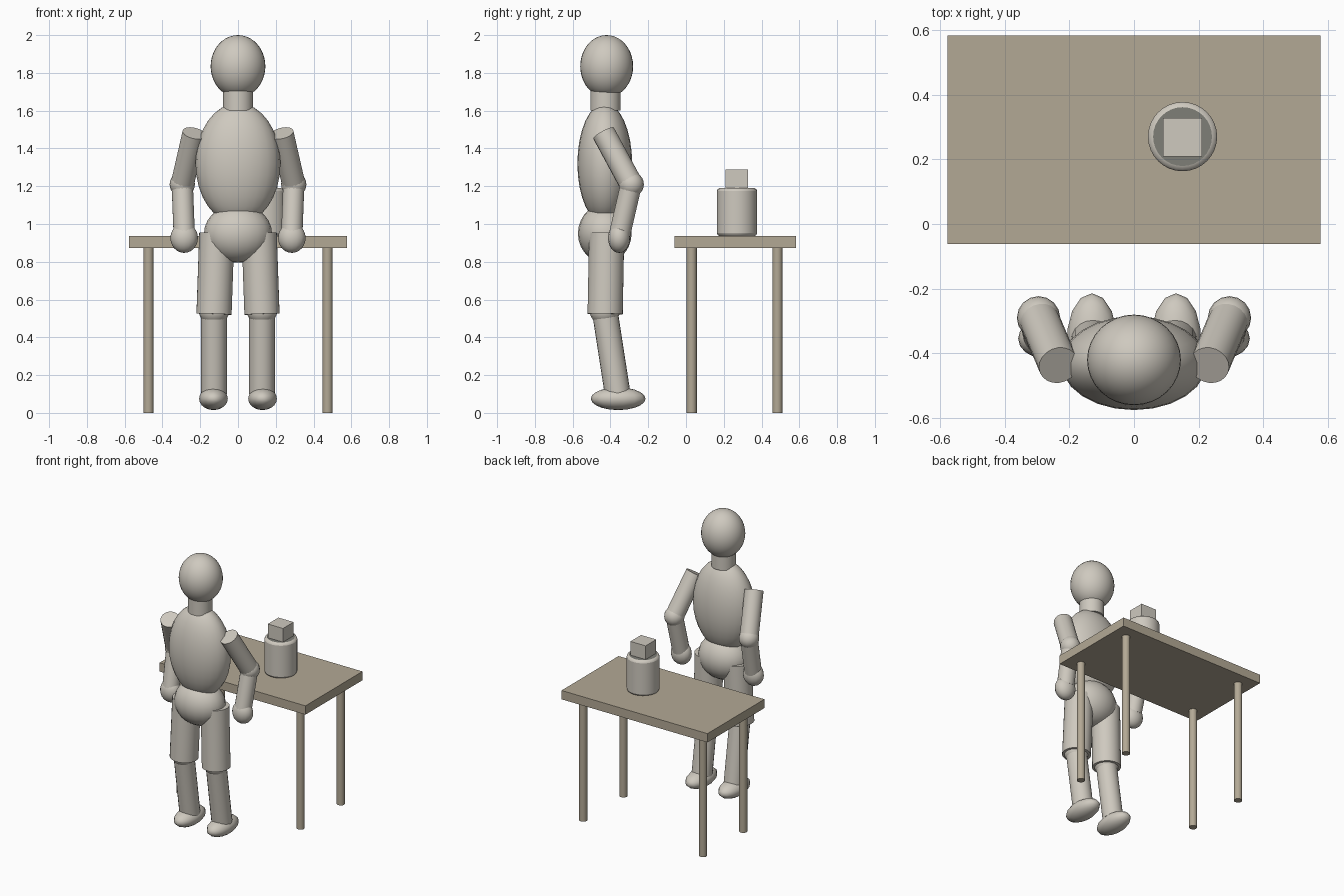
import bpy, math
from mathutils import Vector

if "Cube" in bpy.data.objects:
    bpy.data.objects.remove(bpy.data.objects["Cube"])


def material(name, rgb):
    m = bpy.data.materials.new(name)
    m.diffuse_color = (*rgb, 1)
    m.use_nodes = True
    m.node_tree.nodes["Principled BSDF"].inputs["Base Color"].default_value = m.diffuse_color
    return m


CLAY = material("warm grey clay", (0.62, 0.585, 0.52))
WOOD = material("tan wood", (0.45, 0.395, 0.30))
DARK = material("dark grey lid", (0.21, 0.21, 0.185))


def finish(name, mat, smooth=True):
    ob = bpy.context.object
    ob.name = name
    ob.data.materials.append(mat)
    bpy.ops.object.transform_apply(location=False, rotation=False, scale=True)
    if smooth:
        bpy.ops.object.shade_smooth_by_angle(angle=math.radians(50))
    return ob


def ellipsoid(name, centre, radii, segments=20, rings=14):
    bpy.ops.mesh.primitive_uv_sphere_add(segments=segments, ring_count=rings, radius=1, location=centre)
    bpy.context.object.scale = radii
    return finish(name, CLAY)


def rod(name, a, b, radius, mat=CLAY, sides=20):
    a, b = Vector(a), Vector(b)
    bpy.ops.mesh.primitive_cylinder_add(vertices=sides, radius=radius, depth=(b - a).length, location=(a + b) / 2)
    bpy.context.object.rotation_euler = (b - a).to_track_quat('Z', 'Y').to_euler()
    return finish(name, mat)


def box(name, centre, size, mat):
    bpy.ops.mesh.primitive_cube_add(size=1, location=centre)
    bpy.context.object.scale = size
    return finish(name, mat, smooth=False)


# Trunk and head
ellipsoid("head", (0, -0.42, 1.835), (0.145, 0.14, 0.165), 32, 20)
rod("neck", (0, -0.426, 1.60), (0, -0.426, 1.72), 0.08, sides=24)
ellipsoid("torso", (0, -0.43, 1.32), (0.225, 0.145, 0.32), 24, 16)
ellipsoid("pelvis", (0, -0.43, 0.95), (0.18, 0.142, 0.155))

# Limbs, one set per side
for side, s in (("left", -1), ("right", 1)):
    elbow = (0.295 * s, -0.29, 1.21)
    knee = (0.127 * s, -0.43, 0.54)
    rod(side + "_upper_arm", (0.233 * s, -0.4365, 1.481), elbow, 0.062)
    ellipsoid(side + "_elbow", elbow, (0.067,) * 3, 16, 12)
    rod(side + "_forearm", elbow, (0.285 * s, -0.35, 0.95), 0.057)
    ellipsoid(side + "_hand", (0.285 * s, -0.354, 0.926), (0.073, 0.059, 0.079), 16, 12)
    rod(side + "_thigh", (0.112 * s, -0.42, 0.952), (0.127 * s, -0.428, 0.523), 0.094)
    ellipsoid(side + "_knee", knee, (0.08, 0.08, 0.075), 16, 12)
    rod(side + "_shin", knee, (0.127 * s, -0.362, 0.10), 0.068)
    ellipsoid(side + "_foot", (0.13 * s, -0.359, 0.075), (0.078, 0.145, 0.06), 14, 10)

# Table
box("table_top", (0, 0.26, 0.9045), (1.154, 0.644, 0.063), WOOD)
for x in (-0.474, 0.474):
    for y in (0.03, 0.484):
        rod("table_leg", (x, y, 0), (x, y, 0.875), 0.027, WOOD, 16)

# Jar with a sloped shoulder and dark lid face
jar = rod("jar", (0.15, 0.27, 0.936), (0.15, 0.27, 1.19), 0.107, sides=32)
jar.data.materials.append(DARK)
mod = jar.modifiers.new("shoulder", 'BEVEL')
mod.width, mod.segments = 0.016, 2
bpy.ops.object.modifier_apply(modifier="shoulder")
for p in jar.data.polygons:
    if p.normal.z > 0.99:
        p.material_index = 1
        p.use_smooth = False

# Block on the jar
box("jar_block", (0.15, 0.268, 1.237), (0.12, 0.12, 0.102), CLAY)
